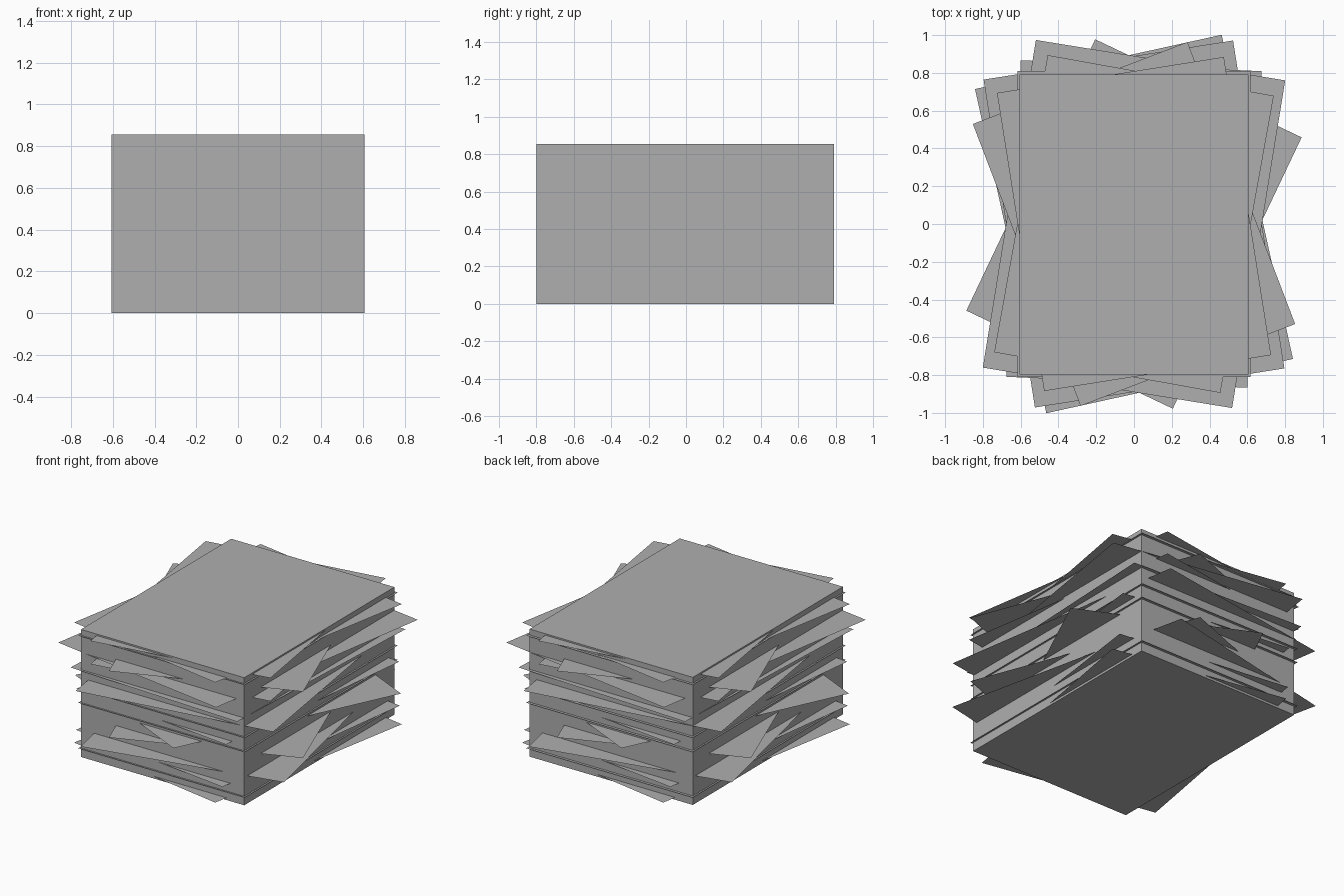
import bpy, bmesh, math
from mathutils import Matrix

cube = bpy.data.objects.get("Cube")
if cube:
    bpy.data.objects.remove(cube, do_unlink=True)

WIDTH, DEPTH, HEIGHT = 1.21, 1.59, 0.855

paper = bpy.data.materials.new("paper_grey")
paper.use_nodes = True
GREY = (0.43, 0.43, 0.43, 1)
paper.diffuse_color = GREY
paper.node_tree.nodes["Principled BSDF"].inputs["Base Color"].default_value = GREY


def finish(bm, name):
    mesh = bpy.data.meshes.new(name)
    bm.to_mesh(mesh)
    bm.free()
    mesh.materials.append(paper)
    obj = bpy.data.objects.new(name, mesh)
    bpy.context.collection.objects.link(obj)
    return obj


def sheet(name, angle, scale, z):
    """One flat, loose page turned about the middle of the pile."""
    bm = bmesh.new()
    bmesh.ops.create_grid(bm, x_segments=1, y_segments=1, size=0.5)
    bmesh.ops.scale(bm, vec=(WIDTH * scale, DEPTH * scale, 1), verts=bm.verts)
    obj = finish(bm, name)
    obj.location.z = z
    obj.rotation_euler.z = math.radians(angle)
    return obj


# Solid block of neatly stacked pages
bm = bmesh.new()
bmesh.ops.create_cube(bm, size=1)
bmesh.ops.scale(bm, vec=(WIDTH, DEPTH, HEIGHT), verts=bm.verts)
bmesh.ops.translate(bm, vec=(0, -0.003, HEIGHT / 2), verts=bm.verts)
finish(bm, "page_block")

# Loose pages: angle, scale, height
LOOSE = [
    (-10.2, 1.005, 0.015),
    (-7.7, 1.0, 0.12),
    (12.4, 1.105, 0.185),
    (20.9, 1.005, 0.28),
    (-25.4, 1.0, 0.344),
    (-6.5, 1.0, 0.405),
    (8.9, 1.105, 0.53),
    (-2.6, 1.055, 0.585),
    (9, 1.005, 0.69),
    (-9.2, 1.105, 0.70),
    (20.9, 1.005, 0.725),
    (-10.2, 1.005, 0.82),
    (9, 1.005, 0.845),
]
for i, (angle, scale, z) in enumerate(LOOSE):
    sheet(f"loose_page_{i + 1}", angle, scale, z)

# Straight pages that stick out slightly all round
for i, z in enumerate((0.06, 0.365, 0.46, 0.815)):
    sheet(f"straight_page_{i + 1}", 0, 1.02, z)
